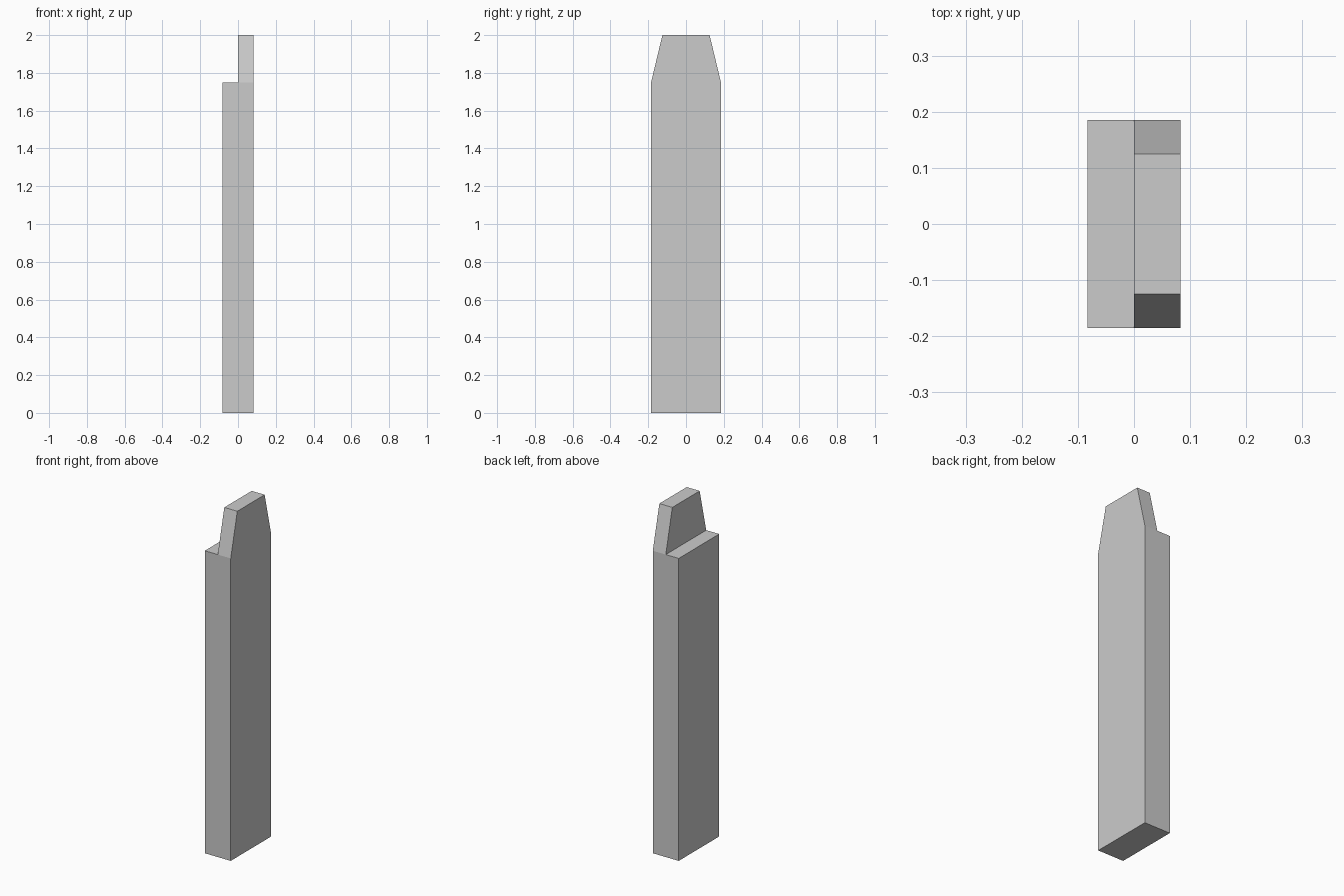
import bpy
import bmesh
from mathutils import Vector

if "Cube" in bpy.data.objects:
    bpy.data.objects.remove(bpy.data.objects["Cube"])

HALF_X, HALF_Y = 0.083, 0.185
SHOULDER_Z, TOP_Z, TOP_HALF_Y = 1.75, 2.0, 0.125

# Post body: a box standing on the ground
bm = bmesh.new()
bmesh.ops.create_cube(bm, size=1)
bmesh.ops.scale(bm, vec=(2 * HALF_X, 2 * HALF_Y, SHOULDER_Z), verts=bm.verts)
bmesh.ops.translate(bm, vec=(0, 0, SHOULDER_Z / 2), verts=bm.verts)

# Split down the middle so that only one half rises into the tongue
bmesh.ops.bisect_plane(bm, geom=bm.verts[:] + bm.edges[:] + bm.faces[:],
                       plane_co=(0, 0, 0), plane_no=(1, 0, 0))
bm.normal_update()

# Tapered tongue: raise the +x half of the top and narrow it along y
top = next(f for f in bm.faces
           if f.normal.z > 0.9 and f.calc_center_median().x > 0)
tongue = bmesh.ops.extrude_discrete_faces(bm, faces=[top])["faces"][0]
bmesh.ops.translate(bm, vec=Vector((0, 0, TOP_Z - SHOULDER_Z)), verts=tongue.verts)
bmesh.ops.scale(bm, vec=(1, TOP_HALF_Y / HALF_Y, 1), verts=tongue.verts)

# Merge the coplanar pieces left by the split
bmesh.ops.dissolve_limit(bm, angle_limit=0.01, verts=bm.verts[:], edges=bm.edges[:])
bmesh.ops.recalc_face_normals(bm, faces=bm.faces)

mesh = bpy.data.meshes.new("notched_post")
bm.to_mesh(mesh)
bm.free()
post = bpy.data.objects.new("notched_post", mesh)
bpy.context.collection.objects.link(post)
